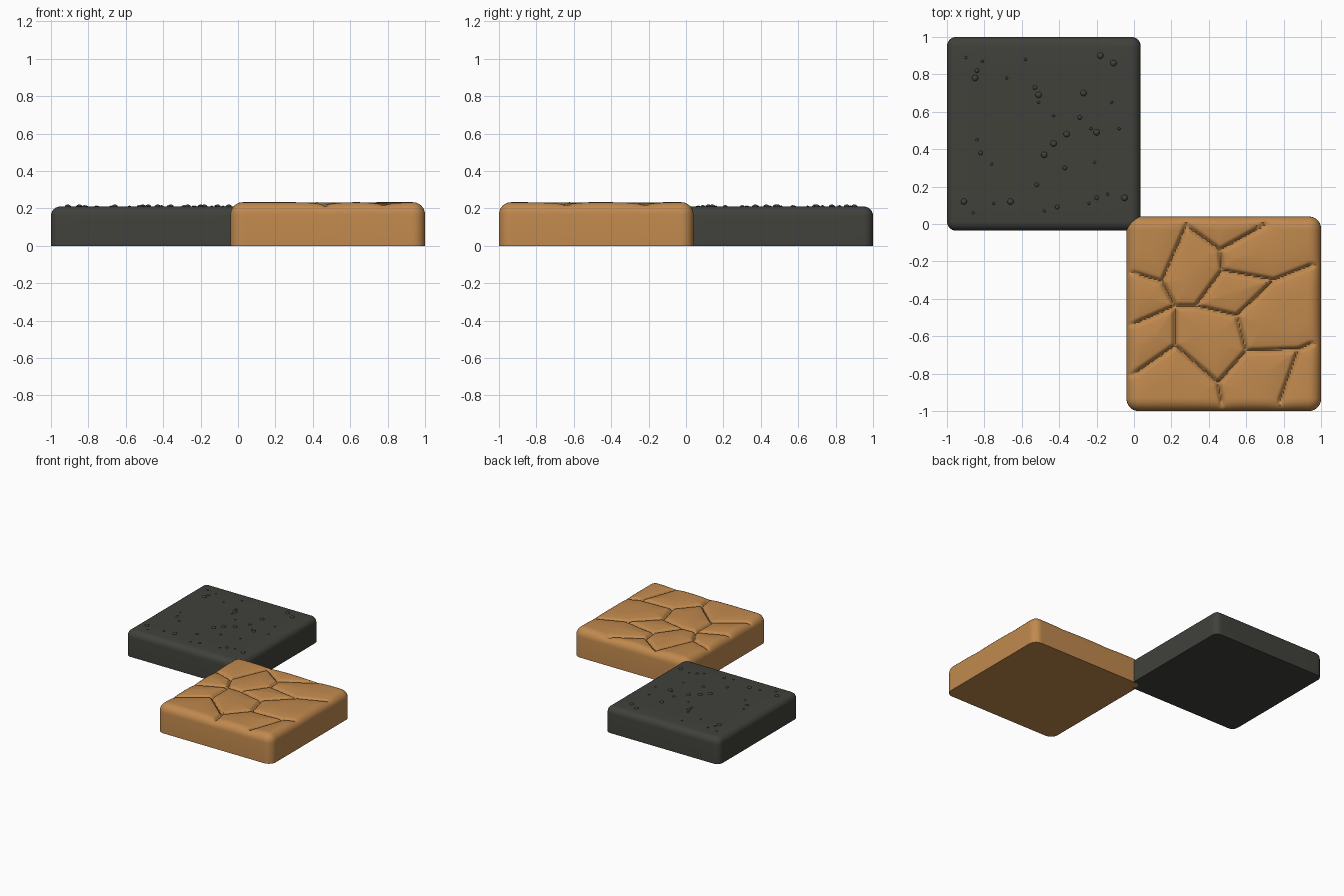
import bpy, bmesh, math
from mathutils import Vector

cube = bpy.data.objects.get("Cube")
if cube:
    bpy.data.objects.remove(cube, do_unlink=True)


def make_material(name, colour):
    mat = bpy.data.materials.new(name)
    mat.use_nodes = True
    mat.diffuse_color = (*colour, 1)
    mat.node_tree.nodes["Principled BSDF"].inputs["Base Color"].default_value = (*colour, 1)
    return mat


sandstone = make_material("sandstone orange", (0.53, 0.25, 0.075))
basalt = make_material("basalt grey", (0.052, 0.053, 0.044))


def finish(bm, name, mat, angle):
    bmesh.ops.recalc_face_normals(bm, faces=bm.faces[:])
    mesh = bpy.data.meshes.new(name)
    bm.to_mesh(mesh)
    bm.free()
    obj = bpy.data.objects.new(name, mesh)
    bpy.context.collection.objects.link(obj)
    mesh.materials.append(mat)
    bpy.ops.object.select_all(action="DESELECT")
    obj.select_set(True)
    bpy.context.view_layer.objects.active = obj
    bpy.ops.object.shade_smooth_by_angle(angle=math.radians(angle))
    return obj


def rounded_tile(name, mat, centre, half, height, radius, cells, relief=None):
    """Square slab with a rounded rim; relief(x, y) lowers its top."""
    core = half - radius
    rim_steps = 6
    rim = [core + radius * i / rim_steps for i in range(1, rim_steps + 1)]
    line = [-v for v in reversed(rim)]
    line += [core * (2 * i / cells - 1) for i in range(cells + 1)] + rim

    def surface_point(u, v):
        base = Vector((max(-core, min(core, u)), max(-core, min(core, v))))
        off = Vector((u, v)) - base
        s = max(abs(off.x), abs(off.y)) / radius
        z = height - radius * (1 - math.cos(s * math.pi / 2))
        if s > 0:
            base += off.normalized() * radius * math.sin(s * math.pi / 2)
        x, y = base.x + centre[0], base.y + centre[1]
        if relief:
            z -= relief(x, y) * max(0, 1 - s)
        return x, y, z

    bm = bmesh.new()
    rows = [[bm.verts.new(surface_point(u, v)) for u in line] for v in line]
    for low, high in zip(rows, rows[1:]):
        for i in range(len(line) - 1):
            bm.faces.new((low[i], low[i + 1], high[i + 1], high[i]))

    # straight sides and flat underside
    border = [e for e in bm.edges if e.is_boundary]
    walls = bmesh.ops.extrude_edge_only(bm, edges=border)["geom"]
    for vert in walls:
        if isinstance(vert, bmesh.types.BMVert):
            vert.co.z = 0
    bottom = [e for e in walls if isinstance(e, bmesh.types.BMEdge) and e.is_boundary]
    bmesh.ops.edgeloop_fill(bm, edges=bottom)
    return finish(bm, name, mat, 50)


# Crack network: junctions, then chains running through them
junctions = {
    "a": (.28, -.01), "b": (.15, -.31), "c": (-.01, -.26), "d": (.22, -.44),
    "e": (-.01, -.54), "f": (.33, -.44), "g": (.47, -.25), "h": (.46, -.14),
    "i": (.71, 0), "j": (.75, -.3), "k": (.95, -.22), "l": (.55, -.49),
    "m": (.6, -.68), "n": (.88, -.67), "o": (.78, -.95), "p": (.22, -.65),
    "q": (-.01, -.81), "r": (.45, -.85), "s": (.47, -.96), "t": (.95, -.64),
}
chains = ["habdfghi", "cb", "ed", "gjk", "flj", "lmnt", "no", "dprm", "pq", "rs"]
cracks = [(Vector(junctions[p]), Vector(junctions[q]))
          for chain in chains for p, q in zip(chain, chain[1:])]


def crack_depth(x, y):
    point = Vector((x, y))
    nearest = 1
    for start, end in cracks:
        along = end - start
        t = max(0, min(1, (point - start).dot(along) / along.length_squared))
        nearest = min(nearest, (point - start - along * t).length)
    groove = .022 * math.exp(-(nearest / .011) ** 2)
    shoulder = .012 * math.exp(-(nearest / .06) ** 1.5)
    return groove + shoulder


rounded_tile("cracked_sandstone_tile", sandstone, (.48, -.48), .52, .233, .065, 120, crack_depth)
rounded_tile("basalt_tile", basalt, (-.482, .482), .518, .21, .05, 8)

# Small pebbles grouped by radius
pebbles = {
    .017: [(-.85, .78), (-.51, .69), (-.27, .7), (-.18, .9), (-.11, .86), (-.36, .48),
           (-.2, .49), (-.48, .37), (-.43, .43), (-.91, .12), (-.66, .12), (-.05, .14)],
    .012: [(-.53, .73), (-.84, .82), (-.82, .38), (-.52, .21), (-.29, .57), (-.2, .14),
           (-.41, .09), (-.37, .3)],
    .008: [(-.9, .89), (-.81, .87), (-.58, .88), (-.68, .78), (-.51, .65), (-.43, .58),
           (-.12, .65), (-.08, .51), (-.23, .51), (-.84, .45), (-.76, .32), (-.21, .33),
           (-.14, .16), (-.24, .11), (-.48, .07), (-.75, .11), (-.86, .06)],
}
bm = bmesh.new()
for size, places in pebbles.items():
    for x, y in places:
        ball = bmesh.ops.create_icosphere(bm, subdivisions=2, radius=size)["verts"]
        bmesh.ops.scale(bm, vec=(1, 1, .7), verts=ball)
        bmesh.ops.translate(bm, vec=(x, y, .209), verts=ball)
finish(bm, "basalt_pebbles", basalt, 40)
